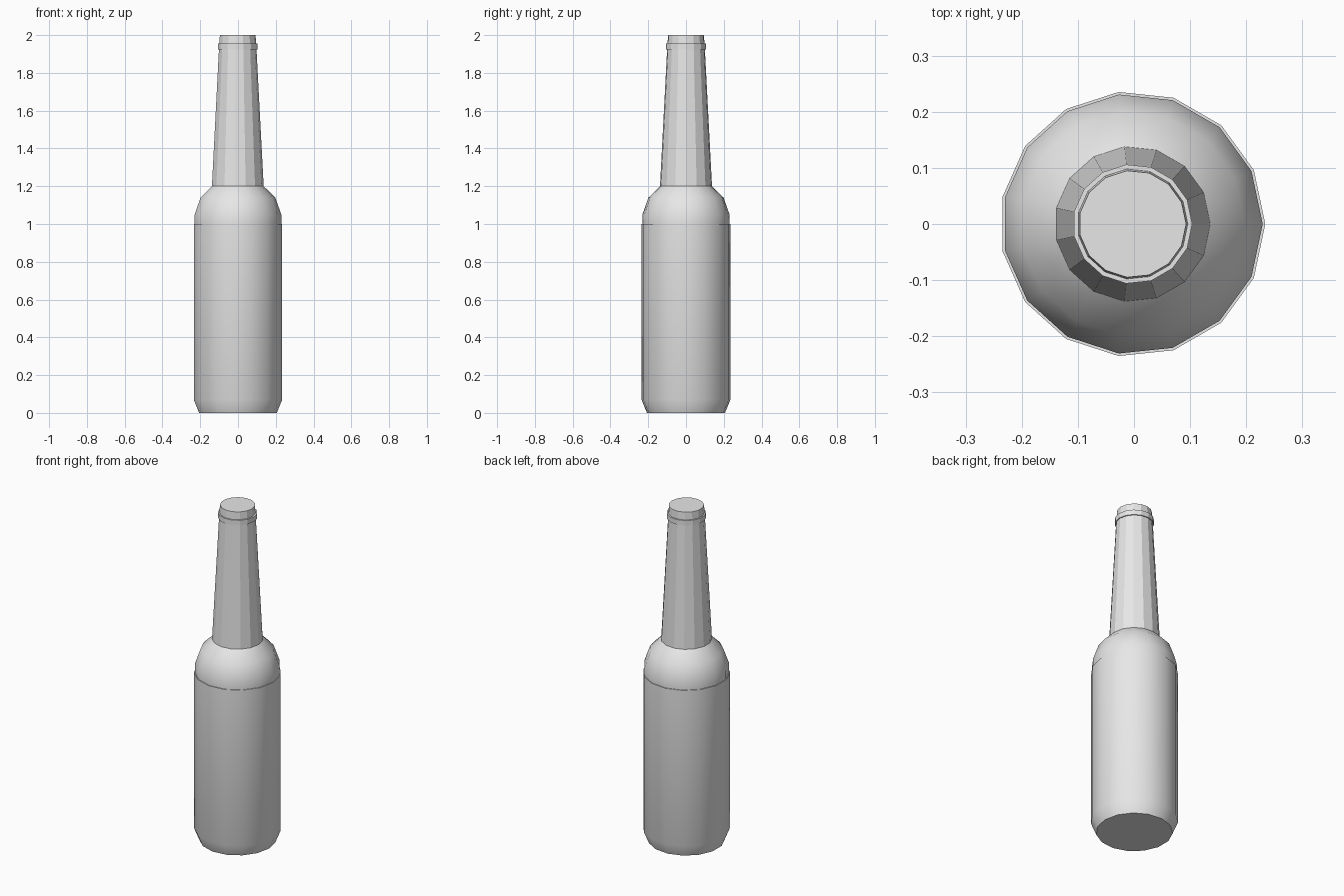
import bpy, bmesh, math

cube = bpy.data.objects.get("Cube")
if cube:
    bpy.data.objects.remove(cube)

SIDES = 15
OFFSET_X = -0.0026  # centres the odd-sided outline

grey = bpy.data.materials.new("plain grey")
grey.use_nodes = True
grey.diffuse_color = (0.8, 0.8, 0.8, 1)
grey.node_tree.nodes["Principled BSDF"].inputs["Base Color"].default_value = (0.8, 0.8, 0.8, 1)


def lathe(name, profile, cap_start=False, cap_end=False, smooth=True):
    """Turn a (radius, height) profile around the vertical axis."""
    bm = bmesh.new()
    rings = []
    for radius, z in profile:
        angles = [math.tau * i / SIDES for i in range(SIDES)]
        rings.append([bm.verts.new((OFFSET_X + radius * math.cos(a),
                                    radius * math.sin(a), z)) for a in angles])
    for low, high in zip(rings, rings[1:]):
        for i in range(SIDES):
            j = (i + 1) % SIDES
            bm.faces.new((low[i], low[j], high[j], high[i]))
    if cap_start:
        bm.faces.new(rings[0][::-1])
    if cap_end:
        bm.faces.new(rings[-1])
    mesh = bpy.data.meshes.new(name)
    bm.to_mesh(mesh)
    bm.free()
    mesh.materials.append(grey)
    obj = bpy.data.objects.new(name, mesh)
    bpy.context.collection.objects.link(obj)
    if smooth:
        mesh.shade_smooth()
        mesh.set_sharp_from_angle(angle=math.radians(40))
    return obj


# Body with tapered foot, raised label band and rounded shoulder
lathe("bottle_body",
      [(0.208, 0), (0.2366, 0.07), (0.2366, 1.0), (0.232, 1.0),
       (0.232, 1.05), (0.2, 1.14), (0.1385, 1.2)],
      cap_start=True)

# Faceted neck with collar ring and closed lip
lathe("bottle_neck",
      [(0.1385, 1.2), (0.1005, 1.925), (0.1065, 1.925), (0.1065, 1.955),
       (0.0985, 1.955), (0.0955, 2.0)],
      cap_end=True, smooth=False)
